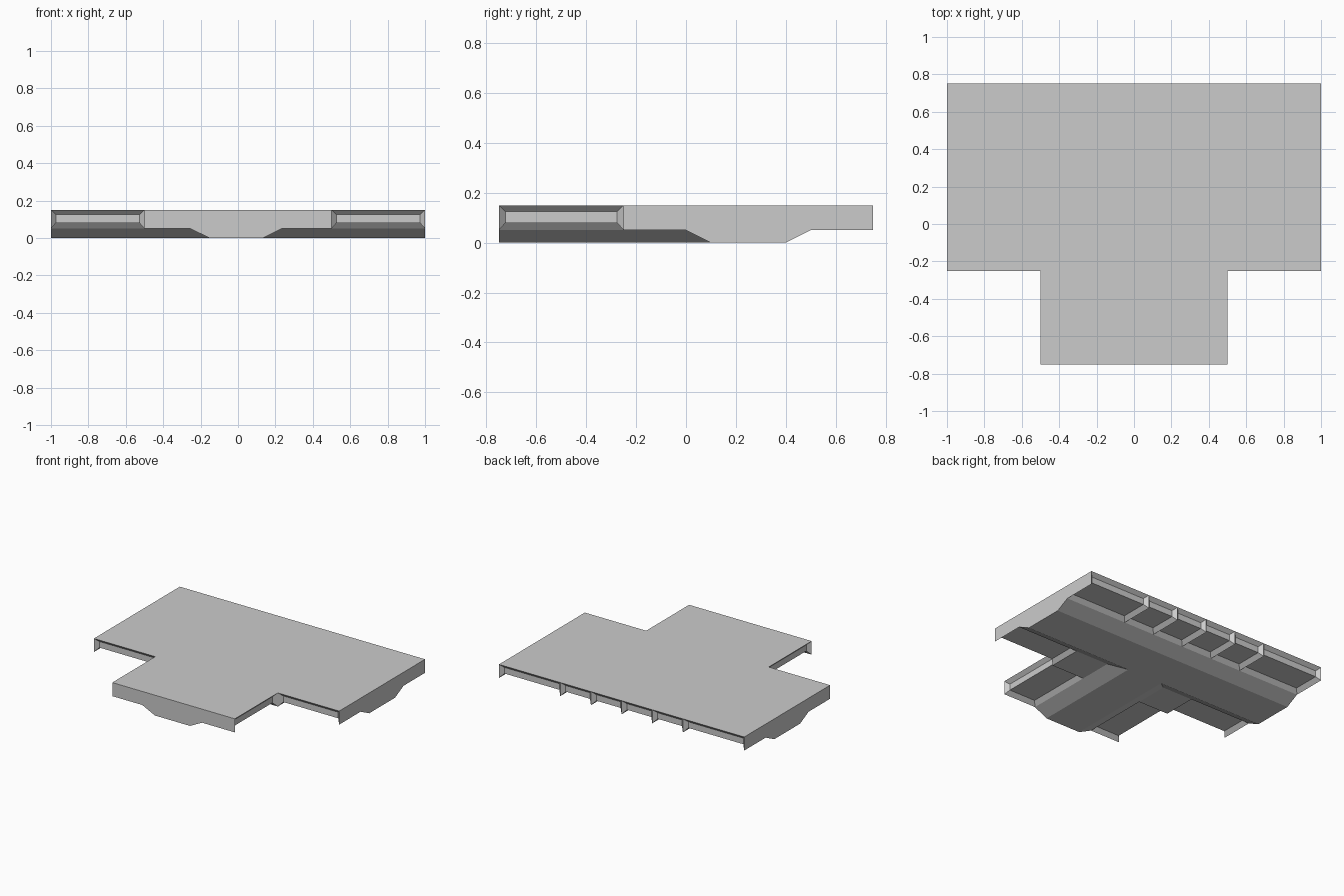
import bpy
from mathutils import Vector as V

if "Cube" in bpy.data.objects:
    bpy.data.objects.remove(bpy.data.objects["Cube"])

TOP, LOW = 0.15, 0.05          # deck surface and rib underside
CUT_TOP, CUT_LOW = 0.125, 0.08  # recessed fascia band
E = 0.026                      # bevel inset of every recess
SL, SLB, SRB, SR = -0.255, -0.152, 0.133, 0.233   # stem beam section in x
beam_y = [(0.0, LOW), (0.1, 0.0), (0.4, 0.0), (0.5, LOW)]
beam_x = [(SL, LOW), (SLB, 0.0), (SRB, 0.0), (SR, LOW)]


def build(name, faces):
    """Each face is (points, hint); the normal is turned toward the hint."""
    verts, index, polys = [], {}, []
    for pts, hint in faces:
        pts = [V(p) for p in pts]
        n = V((0, 0, 0))
        for a, b in zip(pts, pts[1:] + pts[:1]):
            n += a.cross(b)
        if n.dot(V(hint)) < 0:
            pts.reverse()
        poly = []
        for p in pts:
            key = tuple(round(c, 5) for c in p)
            if key not in index:
                index[key] = len(verts)
                verts.append(key)
            poly.append(index[key])
        polys.append(poly)
    mesh = bpy.data.meshes.new(name)
    mesh.from_pydata(verts, [], polys)
    mesh.update()
    ob = bpy.data.objects.new(name, mesh)
    bpy.context.collection.objects.link(ob)
    return ob


def bay(start, end, inward, depth):
    """Bevelled recess open to the side and below, between knife-edged ribs."""
    s, e = V((*start, 0)), V((*end, 0))
    length = (e - s).length
    u, v = (e - s).normalized(), V((*inward, 0))

    def section(at, inset):
        base = s + u * at
        prof = ([(E, CUT_TOP), (E, CUT_LOW), (depth - E, CUT_LOW)] if inset
                else [(0, TOP), (0, LOW), (depth, LOW)])
        return [base + v * d + V((0, 0, z)) for d, z in prof]

    A0, B0, C0 = section(0, False)
    A1, B1, C1 = section(length, False)
    a0, b0, c0 = section(E, True)
    a1, b1, c1 = section(length - E, True)
    quads = [(A0, A1, a1, a0), (a0, a1, b1, b0), (b0, b1, c1, c0), (c0, c1, C1, C0),
             (A0, B0, b0, a0), (B0, C0, c0, b0), (A1, B1, b1, a1), (B1, C1, c1, b1)]
    eye = (s + e) / 2 + V((0, 0, LOW))
    return [(q, eye - sum(q, V((0, 0, 0))) / 4) for q in quads]


# T-shaped deck surface with flat end faces
outline = [(-1, 0.75), (-1, -0.25), (-0.5, -0.25), (-0.5, -0.75),
           (0.5, -0.75), (0.5, -0.25), (1, -0.25), (1, 0.75)]
deck = [([(x, y, TOP) for x, y in outline], (0, 0, 1))]
for x in (-1, 1):
    ring = [(-0.25, TOP), (-0.25, LOW)] + beam_y + [(0.75, LOW), (0.75, TOP)]
    deck.append(([(x, y, z) for y, z in ring], (x, 0, 0)))
ring = [(-0.5, TOP), (-0.5, LOW)] + beam_x + [(0.5, LOW), (0.5, TOP)]
deck.append(([(x, -0.75, z) for x, z in ring], (0, -1, 0)))
# flat soffit at the two inner corners
for a, b in ((-0.5, SL), (SR, 0.5)):
    deck.append(([(a, -0.25, LOW), (b, -0.25, LOW), (b, 0, LOW), (a, 0, LOW)], (0, 0, -1)))
build("deck", deck)

# ribbed recesses along the back, wing fronts and stem sides
stations = [-1, -0.5, -0.25, 0, 0.25, 0.5, 1]
back = []
for a, b in zip(stations, stations[1:]):
    back += bay((a, 0.75), (b, 0.75), (0, -1), 0.25)
build("back_ribs", back)
build("left_wing_edge", bay((-1, -0.25), (-0.5, -0.25), (0, 1), 0.25))
build("right_wing_edge", bay((0.5, -0.25), (1, -0.25), (0, 1), 0.25))
build("left_stem_edge", bay((-0.5, -0.75), (-0.5, -0.25), (1, 0), SL + 0.5))
build("right_stem_edge", bay((0.5, -0.75), (0.5, -0.25), (-1, 0), 0.5 - SR))

# main beam below the long deck
main = []
for (y0, z0), (y1, z1) in zip(beam_y, beam_y[1:]):
    main.append(([(-1, y0, z0), (1, y0, z0), (1, y1, z1), (-1, y1, z1)], (0, 0, -1)))
build("main_beam", main)

# stem beam, mitred into the main beam
stem = []
for (x0, z0), (x1, z1) in zip(beam_x, beam_x[1:]):
    stem.append(([(x0, -0.75, z0), (x1, -0.75, z1),
                  (x1, 0.1 - 2 * z1, z1), (x0, 0.1 - 2 * z0, z0)], (0, 0, -1)))
build("stem_beam", stem)
